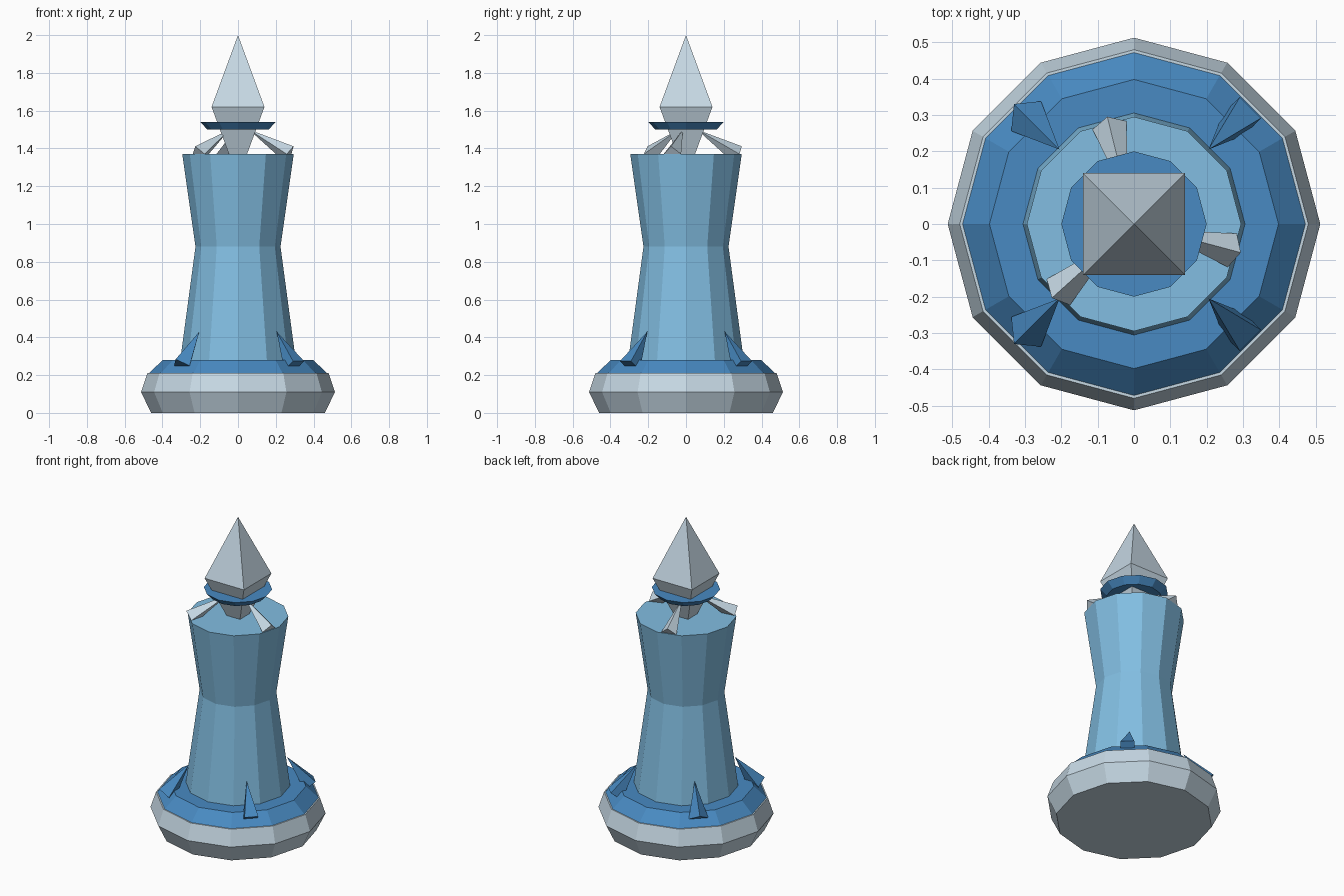
import bpy, bmesh, math
from mathutils import Matrix, Vector

if "Cube" in bpy.data.objects:
    bpy.data.objects.remove(bpy.data.objects["Cube"], do_unlink=True)


def make_material(name, rgb):
    linear = [(c / 255 / 12.92) if c < 11 else ((c / 255 + 0.055) / 1.055) ** 2.4 for c in rgb]
    mat = bpy.data.materials.new(name)
    mat.use_nodes = True
    mat.diffuse_color = (*linear, 1)
    mat.node_tree.nodes["Principled BSDF"].inputs["Base Color"].default_value = (*linear, 1)
    return mat


LIGHT_BLUE = make_material("light blue", (130, 190, 226))
BLUE = make_material("medium blue", (72, 138, 194))
GREY = make_material("pale grey", (198, 216, 228))


def add_object(name, bm, mat):
    bmesh.ops.recalc_face_normals(bm, faces=bm.faces)
    mesh = bpy.data.meshes.new(name)
    bm.to_mesh(mesh)
    bm.free()
    mesh.materials.append(mat)
    obj = bpy.data.objects.new(name, mesh)
    bpy.context.scene.collection.objects.link(obj)
    return obj


def lathe(name, profile, mat, sides=12, turn=0.0):
    """Stack rings of (radius, height); zero radius makes a point."""
    bm = bmesh.new()
    rings = []
    for r, z in profile:
        count = sides if r > 0 else 1
        angles = [turn + math.tau * i / sides for i in range(count)]
        rings.append([bm.verts.new((r * math.cos(a), r * math.sin(a), z)) for a in angles])
    for low, high in zip(rings, rings[1:]):
        for i in range(sides):
            j = (i + 1) % sides
            corners = [low[i % len(low)], low[j % len(low)], high[j % len(high)], high[i % len(high)]]
            bm.faces.new(list(dict.fromkeys(corners)))
    for ring in (rings[0], rings[-1]):
        if len(ring) > 2:
            bm.faces.new(ring)
    return add_object(name, bm, mat)


def spike(name, angle, tip, base, radius, roll, mat):
    """Four-sided spike leaning outward; tip and base are (distance, height)."""
    tip, base = Vector((tip[0], 0, tip[1])), Vector((base[0], 0, base[1]))
    axis = (tip - base).normalized()
    side = Vector((0, 1, 0))
    up = side.cross(axis)
    bm = bmesh.new()
    corners = []
    for i in range(4):
        a = math.radians(roll) + math.tau * i / 4
        corners.append(bm.verts.new(base + radius * (math.cos(a) * up + math.sin(a) * side)))
    point = bm.verts.new(tip)
    bm.faces.new(corners)
    for i in range(4):
        bm.faces.new((corners[i], corners[(i + 1) % 4], point))
    bmesh.ops.transform(bm, matrix=Matrix.Rotation(math.radians(angle), 4, "Z"), verts=bm.verts)
    return add_object(name, bm, mat)


# Foot, step and waisted body
lathe("base_foot", [(0.46, 0), (0.513, 0.11), (0.48, 0.21)], GREY)
lathe("base_step", [(0.472, 0.2), (0.472, 0.21), (0.398, 0.28)], BLUE)
lathe("body", [(0.307, 0.27), (0.225, 0.88), (0.295, 1.37)], LIGHT_BLUE)

# Collar and square crystal on top
lathe("collar", [(0.162, 1.5), (0.2, 1.54)], BLUE)
lathe("top_crystal", [(0, 1.24), (0.14 * math.sqrt(2), 1.62), (0, 2)], GREY, 4, math.pi / 4)

# Spikes around the foot
for i, angle in enumerate((45, 135, 225, 315)):
    roll = 45 if angle in (45, 315) else 0
    spike(f"base_spike_{i + 1}", angle, (0.29, 0.43), (0.42, 0.25), 0.058, roll, BLUE)

# Claws under the collar
for i, angle in enumerate((104, 222, 345)):
    spike(f"top_claw_{i + 1}", angle, (0.06, 1.5), (0.28, 1.37), 0.048, 0, GREY)
